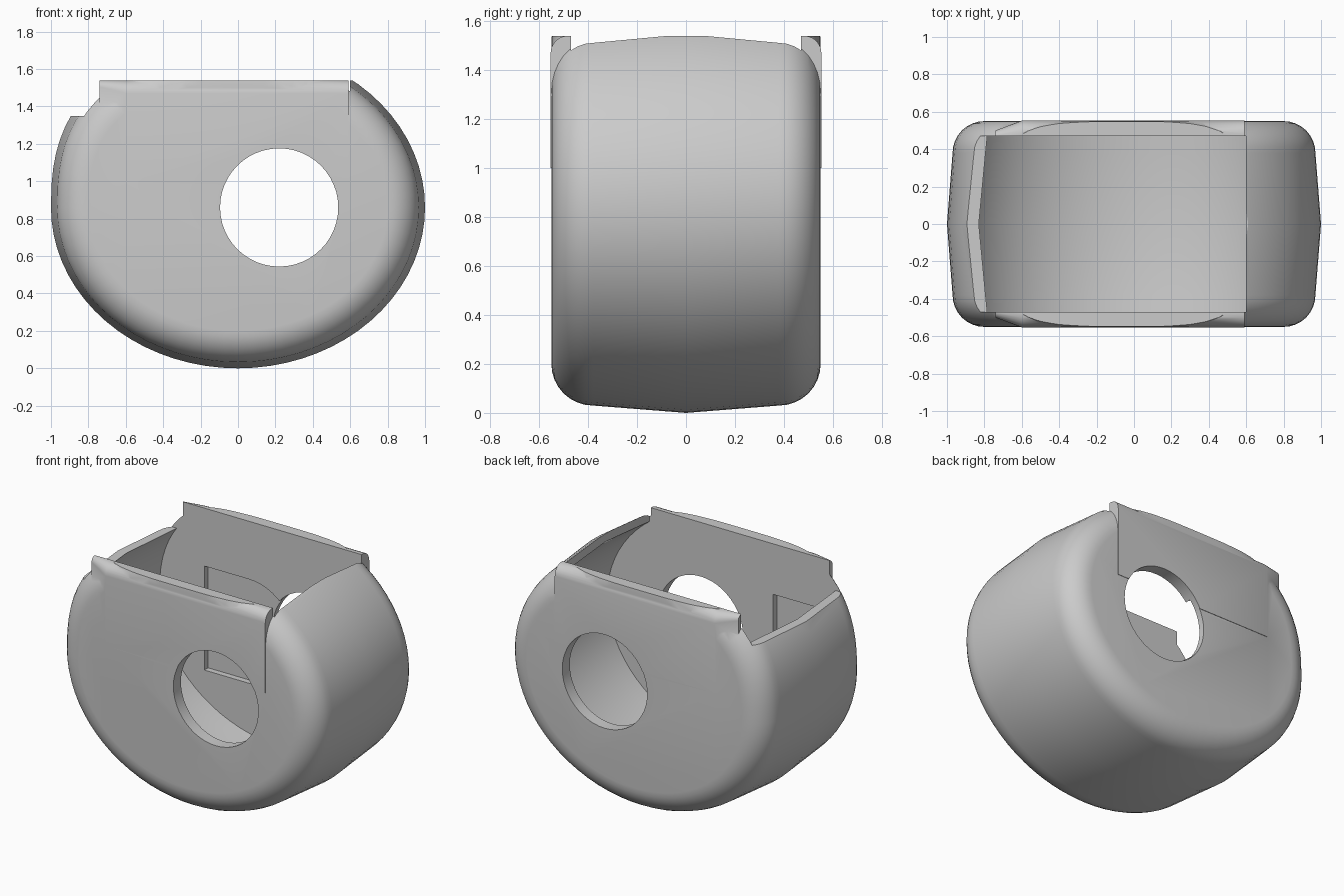
import bpy
import bmesh
from math import sin, cos, pi
from mathutils import Matrix

if "Cube" in bpy.data.objects:
    bpy.data.objects.remove(bpy.data.objects["Cube"], do_unlink=True)

CENTRE_Z, HALF_X, HALF_Z, TOP = 0.86, 1.0, 0.86, 1.54
WALL_IN = 0.47
SEGMENTS = 72

grey = bpy.data.materials.new("light grey")
grey.use_nodes = True
colour = (0.6, 0.6, 0.6, 1)
grey.diffuse_color = colour
grey.node_tree.nodes["Principled BSDF"].inputs["Base Color"].default_value = colour


def make_object(name, bm):
    bmesh.ops.recalc_face_normals(bm, faces=bm.faces)
    mesh = bpy.data.meshes.new(name)
    bm.to_mesh(mesh)
    bm.free()
    mesh.materials.append(grey)
    obj = bpy.data.objects.new(name, mesh)
    bpy.context.collection.objects.link(obj)
    return obj


def loft(name, rings):
    """Skin closed rings of points and cap both ends."""
    bm = bmesh.new()
    loops = [[bm.verts.new(p) for p in ring] for ring in rings]
    n = len(loops[0])
    for a, b in zip(loops, loops[1:]):
        for i in range(n):
            j = (i + 1) % n
            bm.faces.new((a[i], a[j], b[j], b[i]))
    bm.faces.new(loops[0])
    bm.faces.new(loops[-1])
    return make_object(name, bm)


def oval_ring(y, inset):
    """Ellipse whose upper quarter on the -x side is fuller."""
    ring = []
    for i in range(SEGMENTS):
        t = 2 * pi * i / SEGMENTS
        c, s = cos(t), sin(t)
        power = 0.8 if c < -1e-6 and s > 1e-6 else 1.0
        x = abs(c) ** power * (1 if c > 0 else -1)
        z = abs(s) ** power * (1 if s > 0 else -1)
        ring.append(((HALF_X - inset) * x, y, CENTRE_Z + (HALF_Z - inset) * z))
    return ring


def drum(name, half_profile):
    stations = [(-y, d) for y, d in reversed(half_profile)] + half_profile[1:]
    return loft(name, [oval_ring(y, d) for y, d in stations])


def box(name, low, high):
    bm = bmesh.new()
    size = [h - l for l, h in zip(low, high)]
    mid = [(h + l) / 2 for l, h in zip(low, high)]
    bmesh.ops.create_cube(bm, size=1, matrix=Matrix.Translation(mid) @ Matrix.Diagonal((*size, 1)))
    return make_object(name, bm)


def rod(name, x, z, radius, y_low, y_high):
    bm = bmesh.new()
    place = Matrix.Translation((x, (y_low + y_high) / 2, z)) @ Matrix.Rotation(pi / 2, 4, "X")
    bmesh.ops.create_cone(bm, cap_ends=True, segments=48, radius1=radius, radius2=radius,
                          depth=y_high - y_low, matrix=place)
    return make_object(name, bm)


def combine(target, tool, operation):
    mod = target.modifiers.new("cut", "BOOLEAN")
    mod.operation, mod.solver, mod.object = operation, "EXACT", tool
    bpy.context.view_layer.objects.active = target
    bpy.ops.object.modifier_apply(modifier=mod.name)
    bpy.data.objects.remove(tool, do_unlink=True)


# Outer drum: slightly crowned rim with rounded shoulders
outer = [(0, 0)]
for k in range(9):
    a = pi / 2 * k / 8
    outer.append((0.38 + 0.17 * sin(a), 0.03 + 0.17 * (1 - cos(a))))
shell = drum("drum_shell", outer)


# Straight upper walls with a rounded outer lip
def lip_ring(x, out, side):
    r = min(0.07, out - 0.465)
    points = [(0.46, 1.0), (out, 1.0)]
    for k in range(7):
        a = pi / 2 * k / 6
        points.append((out - r + r * cos(a), TOP - r + r * sin(a)))
    points.append((0.46, TOP))
    return [(x, side * y, z) for y, z in points]


for side in (-1, 1):
    wall = loft("upper_wall", [lip_ring(x, out, side)
                               for x, out in ((-0.74, 0.5), (-0.6, 0.553), (0.59, 0.553))])
    combine(shell, wall, "UNION")

# Hollow interior, flat top and the loading opening
combine(shell, drum("interior", [(0, 0.05), (0.38, 0.078), (WALL_IN, 0.085)]), "DIFFERENCE")
combine(shell, box("top_trim", (-2, -1, TOP), (2, 1, 2)), "DIFFERENCE")
combine(shell, box("opening", (-1.3, -WALL_IN, 1.35), (0.6, WALL_IN, 2.2)), "DIFFERENCE")

# Shallow recesses on the inner wall faces
front_recess = box("front_recess", (-0.72, -0.51, 0.5), (-0.32, -0.4, 1.2))
combine(shell, front_recess, "DIFFERENCE")
back_recess = box("back_recess", (-0.58, 0.4, 0.45), (-0.25, 0.51, 1.15))
combine(back_recess, rod("recess_end", -0.25, 0.8, 0.3499, 0.4, 0.51), "UNION")
combine(shell, back_recess, "DIFFERENCE")

# Round hole through both walls
combine(shell, rod("axle_hole", 0.22, CENTRE_Z, 0.316, -1, 1), "DIFFERENCE")

# Smooth shading with crisp edges
bpy.ops.object.select_all(action="DESELECT")
shell.select_set(True)
bpy.context.view_layer.objects.active = shell
bpy.ops.object.shade_smooth_by_angle(angle=pi / 6)
